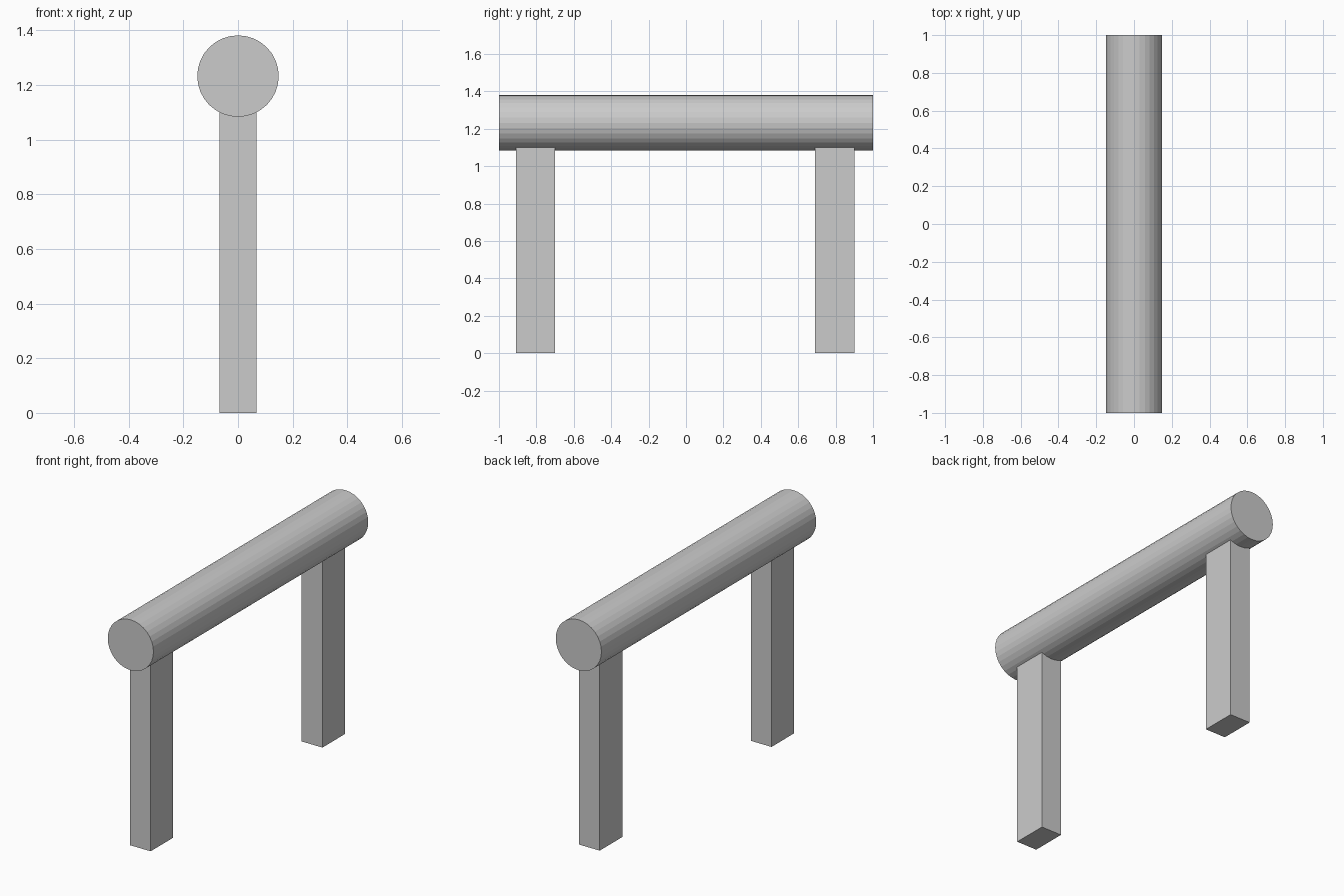
import bpy
import math

if "Cube" in bpy.data.objects:
    bpy.data.objects.remove(bpy.data.objects["Cube"])

# Round horizontal beam along y
bpy.ops.mesh.primitive_cylinder_add(vertices=32, radius=0.149, depth=2.0,
                                    location=(0, 0, 1.232),
                                    rotation=(math.pi / 2, 0, 0))
bpy.context.object.name = "beam"


# Rectangular posts, slightly sunk into the beam
def post(name, y, width=0.135, depth=0.21, height=1.11):
    bpy.ops.mesh.primitive_cube_add(size=1, location=(0, y, height / 2))
    obj = bpy.context.object
    obj.name = name
    obj.scale = (width, depth, height)
    bpy.ops.object.transform_apply(location=False, rotation=False, scale=True)


post("front_post", -0.805)
post("back_post", 0.795)
